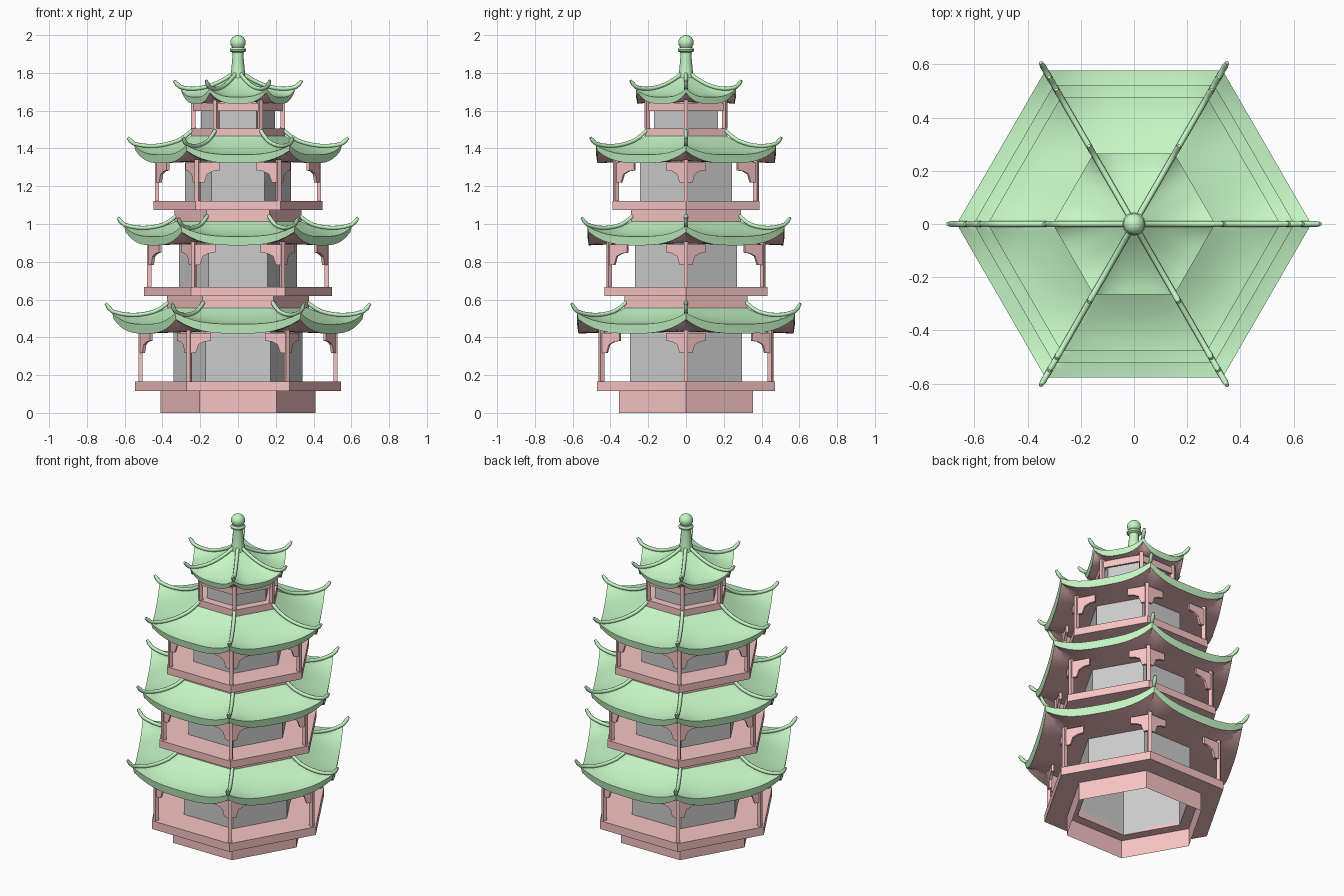
import bpy, bmesh
from math import sin, cos, pi
from mathutils import Vector

if "Cube" in bpy.data.objects:
    bpy.data.objects.remove(bpy.data.objects["Cube"])


def material(name, rgb):
    m = bpy.data.materials.new(name)
    m.diffuse_color = (*rgb, 1)
    m.use_nodes = True
    m.node_tree.nodes["Principled BSDF"].inputs["Base Color"].default_value = m.diffuse_color
    return m


GREEN = material("green_tile", (0.56, 0.93, 0.56))
PINK = material("pink_timber", (0.93, 0.55, 0.55))


def finish(name, bm, mat=None, smooth=False):
    bmesh.ops.remove_doubles(bm, verts=bm.verts, dist=0.0002)
    bmesh.ops.recalc_face_normals(bm, faces=bm.faces)
    mesh = bpy.data.meshes.new(name)
    bm.to_mesh(mesh)
    bm.free()
    ob = bpy.data.objects.new(name, mesh)
    bpy.context.collection.objects.link(ob)
    if mat:
        mesh.materials.append(mat)
    if smooth:
        select(ob)
        bpy.ops.object.shade_smooth_by_angle(angle=0.6)
    return ob


def select(ob):
    bpy.ops.object.select_all(action='DESELECT')
    ob.select_set(True)
    bpy.context.view_layer.objects.active = ob


def corner(r, k, z=0.0):
    return Vector((r * cos(k * pi / 3), r * sin(k * pi / 3), z))


def lathe(name, profile, sides=6, mat=None, closed=False, smooth=False):
    """Sweep an (r, z) profile round the z axis."""
    bm = bmesh.new()
    pts = profile + profile[:1] if closed else profile
    for i in range(sides):
        a, b = 2 * pi * i / sides, 2 * pi * (i + 1) / sides
        for (r0, z0), (r1, z1) in zip(pts, pts[1:]):
            q = [(r0 * cos(a), r0 * sin(a), z0), (r0 * cos(b), r0 * sin(b), z0),
                 (r1 * cos(b), r1 * sin(b), z1), (r1 * cos(a), r1 * sin(a), z1)]
            if r0 == 0:
                q.pop(0)
            elif r1 == 0:
                q.pop()
            bm.faces.new([bm.verts.new(p) for p in q])
    return finish(name, bm, mat, smooth)


def ring(name, r_in, r_out, z0, z1, mat):
    return lathe(name, [(r_in, z0), (r_out, z0), (r_out, z1), (r_in, z1)], 6, mat, True)


def sheet(bm, r0, r1, height, nt=8, nu=14):
    """Six-sided sheet; height(t, u) with t inner-outer and u -1..1 along a side."""
    for k in range(6):
        grid = []
        for i in range(nt + 1):
            t = i / nt
            r = r0 + (r1 - r0) * t
            row = []
            for j in range(nu + 1):
                p = corner(r, k).lerp(corner(r, k + 1), j / nu)
                p.z = height(t, 2 * j / nu - 1)
                row.append(bm.verts.new(p))
            grid.append(row)
        for i in range(nt):
            for j in range(nu):
                bm.faces.new((grid[i][j], grid[i + 1][j], grid[i + 1][j + 1], grid[i][j + 1]))


def bar(bm, profile, origin, along, normal, thick):
    """Extrude a flat (distance, z) outline to a thin plate."""
    rings = []
    for s in (-0.5, 0.5):
        rings.append([bm.verts.new(origin + along * d + normal * s * thick + Vector((0, 0, z)))
                      for d, z in profile])
    n = len(profile)
    bm.faces.new(rings[0])
    bm.faces.new(rings[1][::-1])
    for i in range(n):
        bm.faces.new((rings[0][i], rings[0][(i + 1) % n], rings[1][(i + 1) % n], rings[1][i]))


def roof(n, r_in, z_in, r_out, z_eave, r_wall, thick, lift, z_tip):
    z_top = z_eave + thick

    def upper(t, u):
        return z_in - (z_in - z_top) * (1 - (1 - t) ** 1.7) + (lift - 0.015) * abs(u) ** 3 * t * t

    def lower(t, u):
        return z_eave + 0.01 * (1 - t) + lift * abs(u) ** 3 * t * t

    # tiled top with its eave edge
    bm = bmesh.new()
    sheet(bm, r_in, r_out, upper)
    sheet(bm, r_out, r_out - 0.008,
          lambda t, u: upper(1, u) + (lower(1, u) - upper(1, u)) * t, 1)
    finish(f"roof_tiles_{n}", bm, GREEN, True)
    # timber underside
    bm = bmesh.new()
    sheet(bm, r_wall, r_out - 0.008, lower)
    finish(f"roof_underside_{n}", bm, PINK, True)

    # hip ridges with upturned tips
    cu = bpy.data.curves.new(f"hip_ridges_{n}", 'CURVE')
    cu.dimensions = '3D'
    cu.bevel_depth = 0.012
    cu.bevel_resolution = 2
    cu.use_fill_caps = True
    line = []
    for i in range(9):
        t = i / 8
        start = 0.018 * max(0, 1 - 5 * t) if n < 4 else 0
        line.append((r_in + (r_out - r_in) * t, upper(t, 1) + 0.008 + start, 0.9))
    zc = line[-1][1]
    line += [(r_out + 0.018, zc + (z_tip - zc) * 0.45, 1.0), (r_out + 0.034, z_tip, 0.6)]
    if n < 4:
        line.insert(0, (r_in - 0.02, z_in + 0.035, 0.7))
    for k in range(6):
        sp = cu.splines.new('POLY')
        sp.points.add(len(line) - 1)
        for p, (r, z, w) in zip(sp.points, line):
            p.co = (*corner(r, k, z), 1)
            p.radius = w
    ob = bpy.data.objects.new(cu.name, cu)
    bpy.context.collection.objects.link(ob)
    cu.materials.append(GREEN)
    select(ob)
    bpy.ops.object.convert(target='MESH')


def posts(n, r, z0, z1, z_eave):
    bm = bmesh.new()
    for k in range(6):
        out = corner(1, k)
        side = Vector((-out.y, out.x, 0))
        w = 0.011
        bar(bm, [(-w, z0), (w, z0), (w, z1), (-w, z1)], corner(r, k), side, out, 2 * w)
    finish(f"corner_posts_{n}", bm, PINK)
    if n == 4:
        return
    # curved brackets along both neighbouring sides
    bm = bmesh.new()
    shape = [(0, 0.012), (0.115, 0.012), (0.115, -0.03), (0.08, -0.035),
             (0.05, -0.05), (0.035, -0.095), (0, -0.095)]
    shape = [(d, z + z_eave - 0.008) for d, z in shape]
    for k in range(6):
        for m in (k - 1, k + 1):
            along = (corner(1, m) - corner(1, k)).normalized()
            bar(bm, shape, corner(r, k), along, Vector((-along.y, along.x, 0)), 0.016)
    finish(f"post_brackets_{n}", bm, PINK)


# storeys: neck r, neck z, floor r, floor z0, floor z1, post r, wall r,
#          eave z, eave r, roof inner r, roof inner z, edge thickness, lift, tip z
STOREYS = [
    (0.41, 0.00, 0.545, 0.115, 0.167, 0.517, 0.342, 0.420, 0.666, 0.365, 0.560, 0.050, 0.075, 0.580),
    (0.375, 0.54, 0.497, 0.620, 0.666, 0.470, 0.312, 0.887, 0.603, 0.325, 1.018, 0.047, 0.070, 1.034),
    (0.335, 1.00, 0.448, 1.075, 1.121, 0.428, 0.280, 1.322, 0.550, 0.240, 1.470, 0.045, 0.065, 1.458),
    (0.24, 1.44, 0.250, 1.460, 1.506, 0.237, 0.195, 1.636, 0.305, 0.030, 1.785, 0.036, 0.060, 1.760),
]
for n, (nr, nz, fr, f0, f1, pr, wr, ez, er, ir, iz, th, lift, tip) in enumerate(STOREYS, 1):
    lathe(f"storey_base_{n}", [(nr, nz), (nr, f0)], 6, PINK)
    ring(f"gallery_floor_{n}", wr, fr, f0, f1, PINK)
    lathe(f"inner_wall_{n}", [(wr, f0), (wr, ez + 0.01)])
    posts(n, pr, f1, ez + 0.02, ez)
    roof(n, ir, iz, er, ez, wr, th, lift, tip)

# top storey lintel
ring("top_lintel", 0.228, 0.243, 1.598, 1.64, PINK)

# finial
ball = [(0.041 * sin(a * pi / 8), 1.961 - 0.039 * cos(a * pi / 8)) for a in range(1, 8)]
lathe("finial", [(0.0, 1.74), (0.045, 1.75), (0.037, 1.80), (0.028, 1.90), (0.028, 1.908),
                 (0.042, 1.915), (0.044, 1.924), (0.036, 1.934), (0.022, 1.937)] + ball[1:] + [(0, 2.0)],
      12, GREEN, smooth=True)
